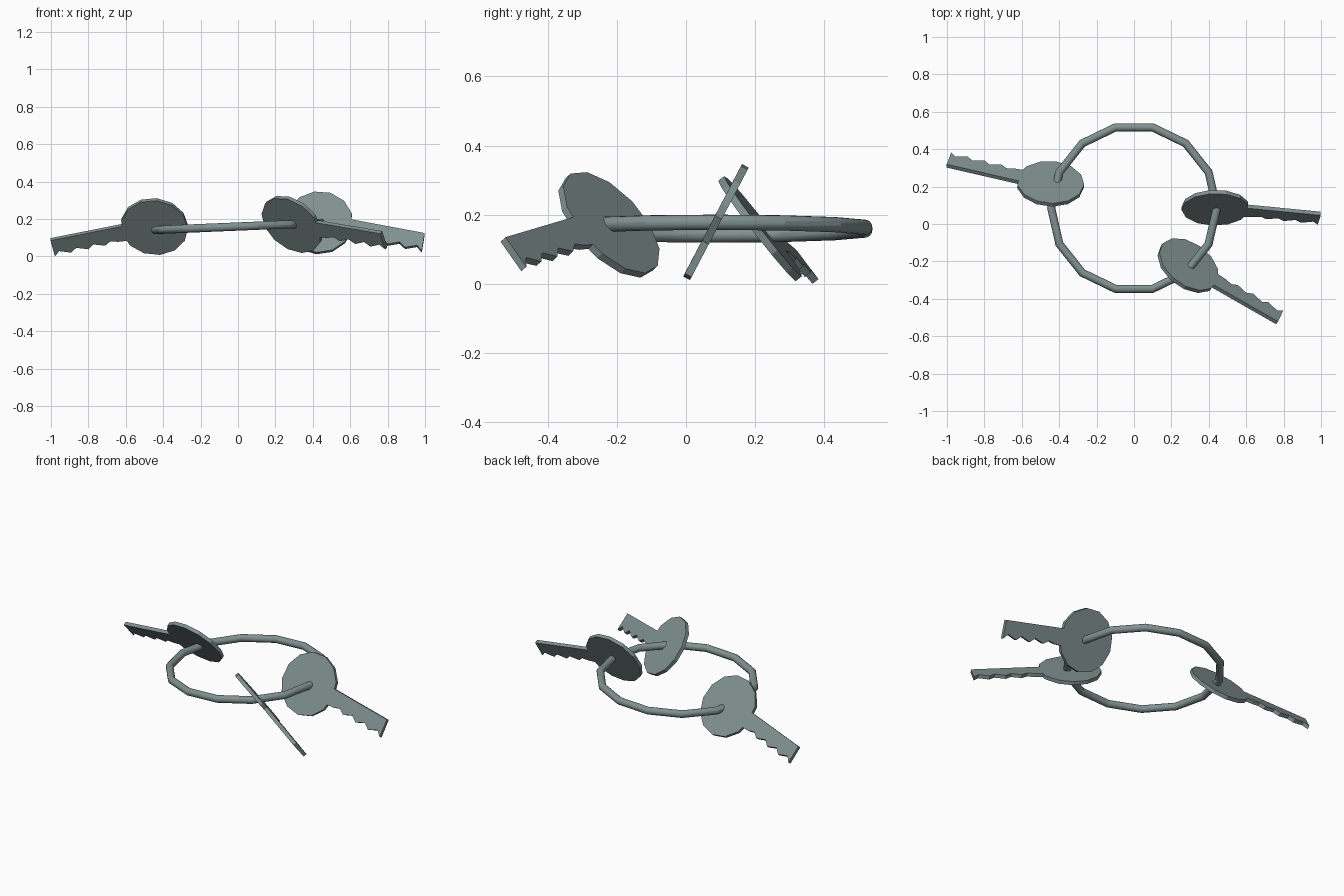
import bpy, bmesh, math
from mathutils import Vector, Matrix

if "Cube" in bpy.data.objects:
    bpy.data.objects.remove(bpy.data.objects["Cube"])

# Dark grey-green metal
metal = bpy.data.materials.new("metal")
metal.diffuse_color = (0.22, 0.28, 0.28, 1)
metal.use_nodes = True
metal.node_tree.nodes["Principled BSDF"].inputs["Base Color"].default_value = metal.diffuse_color

# Ring: 14-sided hoop, slightly tilted
bpy.ops.mesh.primitive_torus_add(major_segments=14, minor_segments=16,
    major_radius=0.443, minor_radius=0.022,
    location=(0, 0.085, 0.16), rotation=(0, -0.042, 0))
ring = bpy.context.object
ring.name = "key_ring"
ring.data.materials.append(metal)
bpy.ops.object.shade_smooth_by_angle(angle=math.radians(24))

# Key outline: faceted round bow plus a blade with sawtooth cuts along +v
THICK = 0.022
outline = [(0.165, -0.05), (0.565, -0.05), (0.572, 0.058), (0.54, 0.03),
           (0.48, 0.055), (0.445, 0.03), (0.385, 0.055), (0.35, 0.03),
           (0.29, 0.053), (0.255, 0.032), (0.215, 0.045), (0.168, 0.05)]
N = 13
for i in range(1, N):
    t = 2 * math.pi * i / N
    outline.append((0.18 * math.cos(t), 0.185 * math.sin(t)))


def make_key(name, centre, along, teeth):
    a = Vector(along).normalized()
    b = Vector(teeth)
    b = (b - a * b.dot(a)).normalized()
    n = a.cross(b)
    bm = bmesh.new()
    face = bm.faces.new([bm.verts.new((u, v, -THICK / 2)) for u, v in outline])
    ext = bmesh.ops.extrude_face_region(bm, geom=[face])
    top = [g for g in ext["geom"] if isinstance(g, bmesh.types.BMVert)]
    bmesh.ops.translate(bm, verts=top, vec=(0, 0, THICK))
    if not face.is_valid or len([f for f in bm.faces if len(f.verts) > 4]) < 2:
        bm.faces.new([v for v in bm.verts if v not in top])
    bmesh.ops.recalc_face_normals(bm, faces=bm.faces)
    mesh = bpy.data.meshes.new(name)
    bm.to_mesh(mesh)
    bm.free()
    mesh.materials.append(metal)
    obj = bpy.data.objects.new(name, mesh)
    bpy.context.collection.objects.link(obj)
    m = Matrix((a, b, n)).transposed().to_4x4()
    m.translation = centre
    obj.matrix_world = m


# Three keys threaded on the ring: bow centre, blade direction, tooth direction
make_key("left_key", (-0.447, 0.215, 0.16), (-0.957, 0.22, -0.189), (0.284, 0.575, -0.767))
make_key("right_key", (0.435, 0.087, 0.18), (0.98, -0.095, -0.183), (-0.187, -0.455, -0.87))
make_key("front_key", (0.29, -0.222, 0.172), (0.879, -0.502, -0.149), (0.25, 0.56, -0.788))
